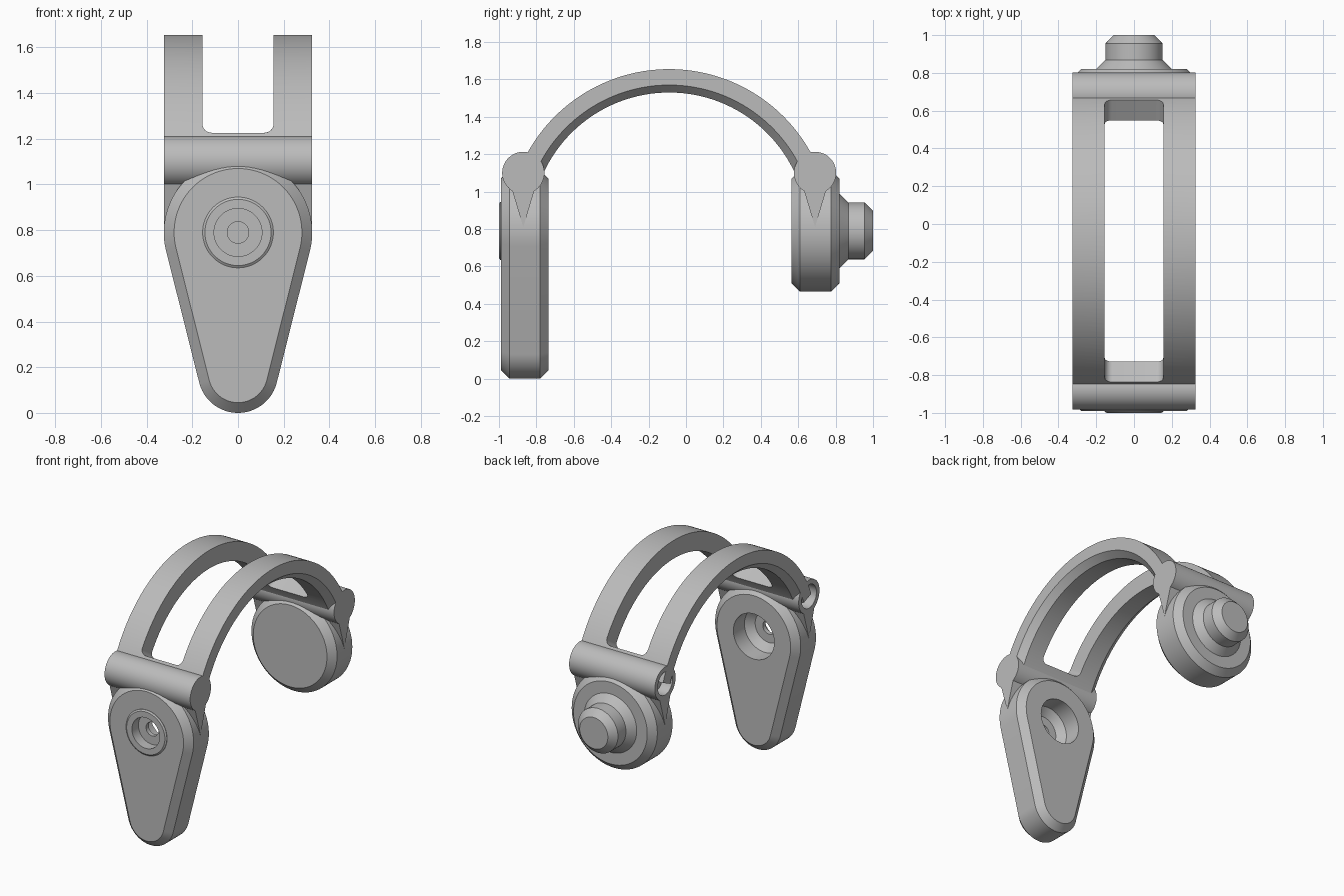
import bpy, bmesh
from math import sin, cos, pi, asin, radians, sqrt

cube = bpy.data.objects.get("Cube")
if cube:
    bpy.data.objects.remove(cube, do_unlink=True)

grey = bpy.data.materials.new("plain grey")
grey.use_nodes = True
grey.diffuse_color = (0.5, 0.5, 0.5, 1)
grey.node_tree.nodes["Principled BSDF"].inputs["Base Color"].default_value = (0.5, 0.5, 0.5, 1)

HALF = 0.325        # half width of the whole clamp
PIVOT = 0.79        # height of the pad centres
CHAMFER = 0.045
HINGE_Z, HINGE_R = 1.10, 0.113
FRONT_Y, BACK_Y, MID_Y = -0.87, 0.69, -0.09


def loft(name, rings):
    """Skin a stack of equal closed rings and cap both ends."""
    bm = bmesh.new()
    rows = [[bm.verts.new(p) for p in ring] for ring in rings]
    n = len(rows[0])
    for a, b in zip(rows, rows[1:]):
        for i in range(n):
            j = (i + 1) % n
            bm.faces.new((a[i], a[j], b[j], b[i]))
    bm.faces.new(rows[0])
    bm.faces.new(rows[-1])
    bmesh.ops.recalc_face_normals(bm, faces=bm.faces)
    mesh = bpy.data.meshes.new(name)
    bm.to_mesh(mesh)
    bm.free()
    mesh.materials.append(grey)
    obj = bpy.data.objects.new(name, mesh)
    bpy.context.collection.objects.link(obj)
    return obj


def lathe_y(name, profile, n=64):
    """Turn (y, radius) steps about the pad axis."""
    return loft(name, [[(r * cos(2 * pi * i / n), y, PIVOT + r * sin(2 * pi * i / n))
                        for i in range(n)] for y, r in profile])


def lathe_x(name, cy, profile, n=48):
    """Turn (x, radius) steps about a hinge axis."""
    return loft(name, [[(x, cy + r * cos(2 * pi * i / n), HINGE_Z + r * sin(2 * pi * i / n))
                        for i in range(n)] for x, r in profile])


def carve(obj, cutter):
    mod = obj.modifiers.new("carve", 'BOOLEAN')
    mod.operation = 'DIFFERENCE'
    mod.solver = 'EXACT'
    mod.object = cutter
    bpy.context.view_layer.update()
    shape = obj.evaluated_get(bpy.context.evaluated_depsgraph_get())
    mesh = bpy.data.meshes.new_from_object(shape)
    obj.modifiers.clear()
    obj.data = mesh


parts = []

# Front pad: chamfered teardrop
def teardrop(y, inset, n=40):
    big, small, low = HALF - inset, 0.175 - inset, 0.175
    a = asin((big - small) / (PIVOT - low))
    ring = []
    for r, z, start, end in ((big, PIVOT, -a, pi + a), (small, low, pi + a, 2 * pi - a)):
        for i in range(n + 1):
            t = start + (end - start) * i / n
            ring.append((r * cos(t), y, z + r * sin(t)))
    return ring

front_pad = loft("front_pad", [teardrop(-0.99, CHAMFER), teardrop(-0.945, 0),
                               teardrop(-0.78, 0), teardrop(-0.735, CHAMFER)])
rim = lathe_y("front_pad_rim", [(-0.985, 0.155), (-0.993, 0.155), (-1.0, 0.145)])

# Stepped bore: front recess, through hole, rear socket
bore = lathe_y("bore_cutter", [(-1.05, 0.105), (-0.93, 0.105), (-0.93, 0.047), (-0.9, 0.047),
                               (-0.9, 0.105), (-0.855, 0.155), (-0.7, 0.155)])
for part in (front_pad, rim):
    carve(part, bore)
    parts.append(part)
bpy.data.objects.remove(bore, do_unlink=True)

# Back pad: chamfered disc with a stepped knob
parts.append(lathe_y("back_pad", [(0.565, HALF - CHAMFER), (0.61, HALF),
                                  (0.775, HALF), (0.82, HALF - CHAMFER)], 80))
parts.append(lathe_y("back_knob", [(0.81, 0.2), (0.82, 0.2), (0.868, 0.152),
                                   (0.955, 0.152), (1.0, 0.107)]))

# Hinge barrels with a counterbored end, and tapered fins down to the pads
for side, cy in (("front", FRONT_Y), ("back", BACK_Y)):
    barrel = lathe_x(side + "_hinge", cy, [(-HALF, HINGE_R), (HALF, HINGE_R)])
    socket = lathe_x("socket_cutter", cy, [(-0.4, 0.08), (-0.25, 0.08),
                                           (-0.25, 0.045), (-0.1, 0.045)])
    carve(barrel, socket)
    bpy.data.objects.remove(socket, do_unlink=True)
    parts.append(barrel)
    for sign, label in ((-1, "right"), (1, "left")):
        parts.append(loft(side + "_fin_" + label, [
            [(sign * x, cy - 0.06, 1.01), (sign * x, cy + 0.06, 1.01), (sign * x, cy, 0.81)]
            for x in (0.2, HALF)]))

# Arched bridge with chamfered inner edges
INNER, OUTER = 0.74, 0.865

def arc_ring(angle, section):
    return [(x, MID_Y + r * cos(angle), PIVOT + r * sin(angle)) for x, r in section]

bow = [(-HALF, OUTER), (HALF, OUTER), (HALF, INNER + 0.04), (HALF - CHAMFER, INNER),
       (CHAMFER - HALF, INNER), (-HALF, INNER + 0.04)]
steps = 72
bridge = loft("bridge", [arc_ring(radians(21.7 + (180 - 2 * 21.7) * i / steps), bow)
                         for i in range(steps + 1)])

# Long window with rounded corners
radius, start = 0.04, radians(30.3)
corner = []
for i in range(9):
    t = pi / 2 * i / 8
    corner.append((start + radius * (1 - cos(t)) / 0.8, 0.155 - radius * (1 - sin(t))))
first, last = corner[-1][0], pi - corner[-1][0]
straight = [(first + (last - first) * i / 60, 0.155) for i in range(1, 60)]
rows = corner + straight + [(pi - t, w) for t, w in reversed(corner)]
window = loft("window_cutter", [arc_ring(t, [(-w, 0.65), (w, 0.65), (w, 0.95), (-w, 0.95)])
                                for t, w in rows])
carve(bridge, window)
bpy.data.objects.remove(window, do_unlink=True)
parts.append(bridge)

# Smooth the curves and keep the edges crisp
bpy.ops.object.select_all(action='DESELECT')
for part in parts:
    part.select_set(True)
bpy.context.view_layer.objects.active = bridge
bpy.ops.object.shade_smooth_by_angle(angle=radians(25))
